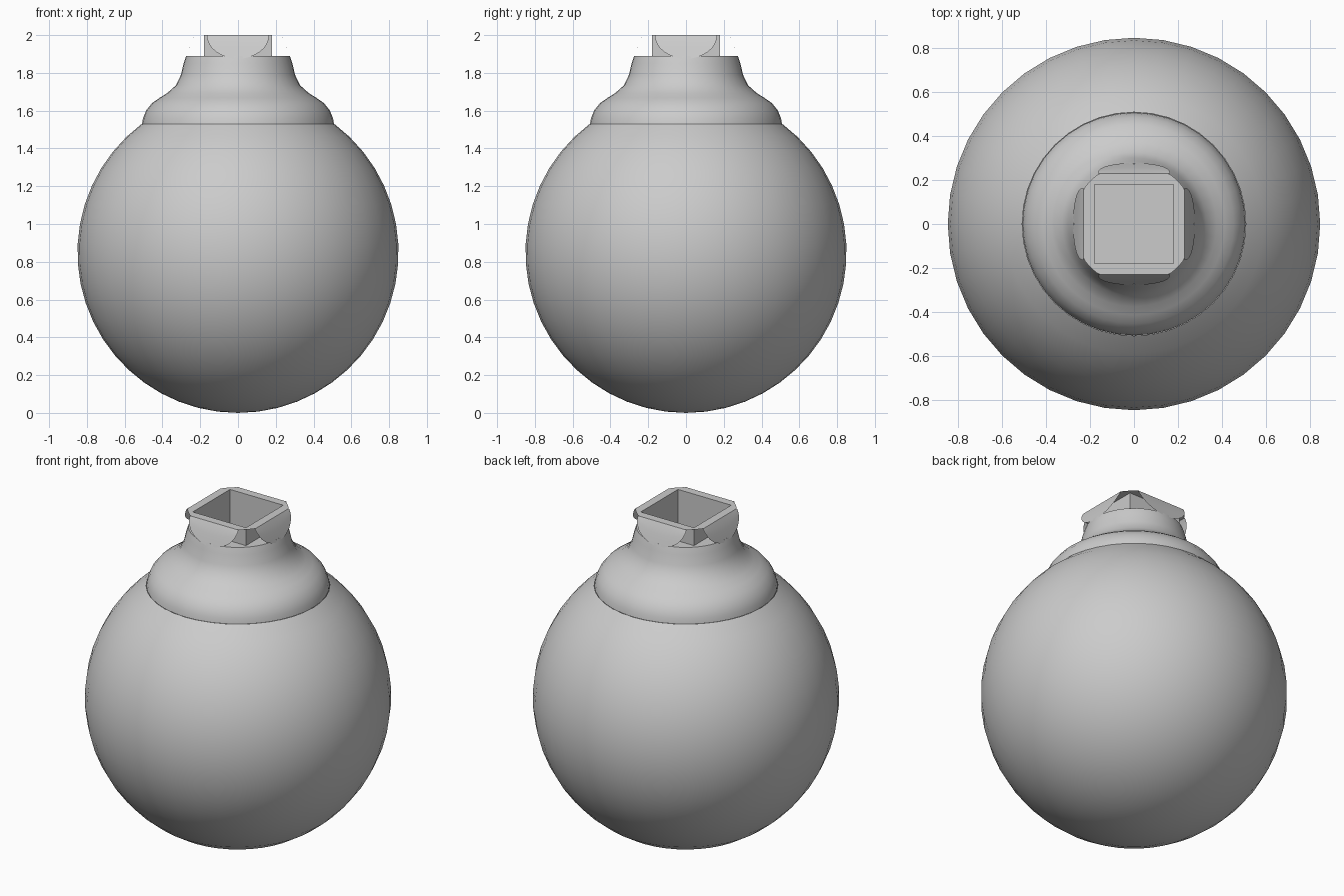
import bpy, bmesh
from math import sin, cos, pi, sqrt, radians

cube = bpy.data.objects.get("Cube")
if cube:
    bpy.data.objects.remove(cube, do_unlink=True)

GREY = (0.6, 0.6, 0.6, 1)
grey = bpy.data.materials.new("plain grey")
grey.use_nodes = True
grey.diffuse_color = GREY
grey.node_tree.nodes["Principled BSDF"].inputs["Base Color"].default_value = GREY

SEG = 40
R = 0.85            # ball radius
SEAT = 1.53         # height where the collar sits on the ball
SHELF = 1.89        # top of the neck
TOP = 2.0
HOLE = 0.18         # half width of the square socket
FLAT = 0.23         # half width of the rim
NECK = 0.275


def finish(name, bm, smooth=True):
    bmesh.ops.remove_doubles(bm, verts=bm.verts, dist=1e-5)
    bmesh.ops.recalc_face_normals(bm, faces=bm.faces)
    mesh = bpy.data.meshes.new(name)
    bm.to_mesh(mesh)
    bm.free()
    ob = bpy.data.objects.new(name, mesh)
    bpy.context.collection.objects.link(ob)
    mesh.materials.append(grey)
    if smooth:
        bpy.ops.object.select_all(action='DESELECT')
        bpy.context.view_layer.objects.active = ob
        ob.select_set(True)
        bpy.ops.object.shade_smooth_by_angle(angle=radians(35))
    return ob


def lathe(name, profile):
    bm = bmesh.new()
    vs = [bm.verts.new((r, 0, z)) for r, z in profile]
    edges = [bm.edges.new(p) for p in zip(vs, vs[1:])]
    bmesh.ops.spin(bm, geom=vs + edges, cent=(0, 0, 0), axis=(0, 0, 1),
                   angle=2 * pi, steps=SEG, use_merge=True)
    return finish(name, bm)


def square(h):
    return [(-h, -h), (h, -h), (h, h), (-h, h)]


def flat_ring(name, outer, inner, z):
    """Flat plate between two closed outlines."""
    bm = bmesh.new()
    edges = []
    for loop in (outer, inner):
        vs = [bm.verts.new((x, y, z)) for x, y in loop]
        edges += [bm.edges.new((vs[i - 1], vs[i])) for i in range(len(vs))]
    bmesh.ops.triangle_fill(bm, edges=edges, use_beauty=True, normal=(0, 0, 1))
    return finish(name, bm, False)


# Ball, open under the collar
end = pi - 0.643
ball = [(R * sin(end * i / 20), R - R * cos(end * i / 20)) for i in range(21)]
lathe("ball", ball)

# Flared collar and neck
lathe("collar", [(0.49, SEAT), (0.508, SEAT), (0.503, 1.56), (0.487, 1.6),
                 (0.455, 1.64), (0.415, 1.668), (0.376, 1.692), (0.328, 1.735),
                 (0.302, 1.79), (0.288, 1.85), (NECK, SHELF)])

# Shelf on top of the neck
circle = [(NECK * cos(2 * pi * i / SEG), NECK * sin(2 * pi * i / SEG))
          for i in range(SEG)]
flat_ring("neck_shelf", circle, square(HOLE), SHELF)

# Rim: a square with corners rounded to the neck circle
rim = []
for x, y in [(0.28 * cos(2 * pi * i / 96), 0.28 * sin(2 * pi * i / 96))
             for i in range(96)]:
    p = (max(-FLAT, min(FLAT, x)), max(-FLAT, min(FLAT, y)))
    rim.append(p)
flat_ring("socket_rim", rim, square(HOLE), TOP)

# Square socket walls and floor
bm = bmesh.new()
low, high = [[bm.verts.new((x, y, z)) for x, y in square(HOLE)]
             for z in (SEAT, TOP)]
bm.faces.new(low)
for i in range(4):
    bm.faces.new((low[i - 1], low[i], high[i], high[i - 1]))
socket = finish("socket", bm, False)
socket.data.flip_normals()

# Four rounded flaps hanging from the rim down to the neck
N = 16
for k, side in enumerate(("front", "left", "back", "right")):
    bm = bmesh.new()
    c, s = round(cos(k * pi / 2)), round(sin(k * pi / 2))
    rows = []
    for j in range(5):
        row = []
        for i in range(N + 1):
            u = -cos(pi * i / N)
            drop = sqrt(max(0, 1 - u * u)) * j / 4
            x, y = 0.165 * u, -FLAT - 0.048 * drop ** 0.8
            row.append(bm.verts.new((c * x - s * y, s * x + c * y,
                                     TOP - 0.125 * drop)))
        rows.append(row)
    for a, b in zip(rows, rows[1:]):
        for i in range(N):
            bm.faces.new((b[i], b[i + 1], a[i + 1], a[i]))
    finish(side + "_flap", bm)
